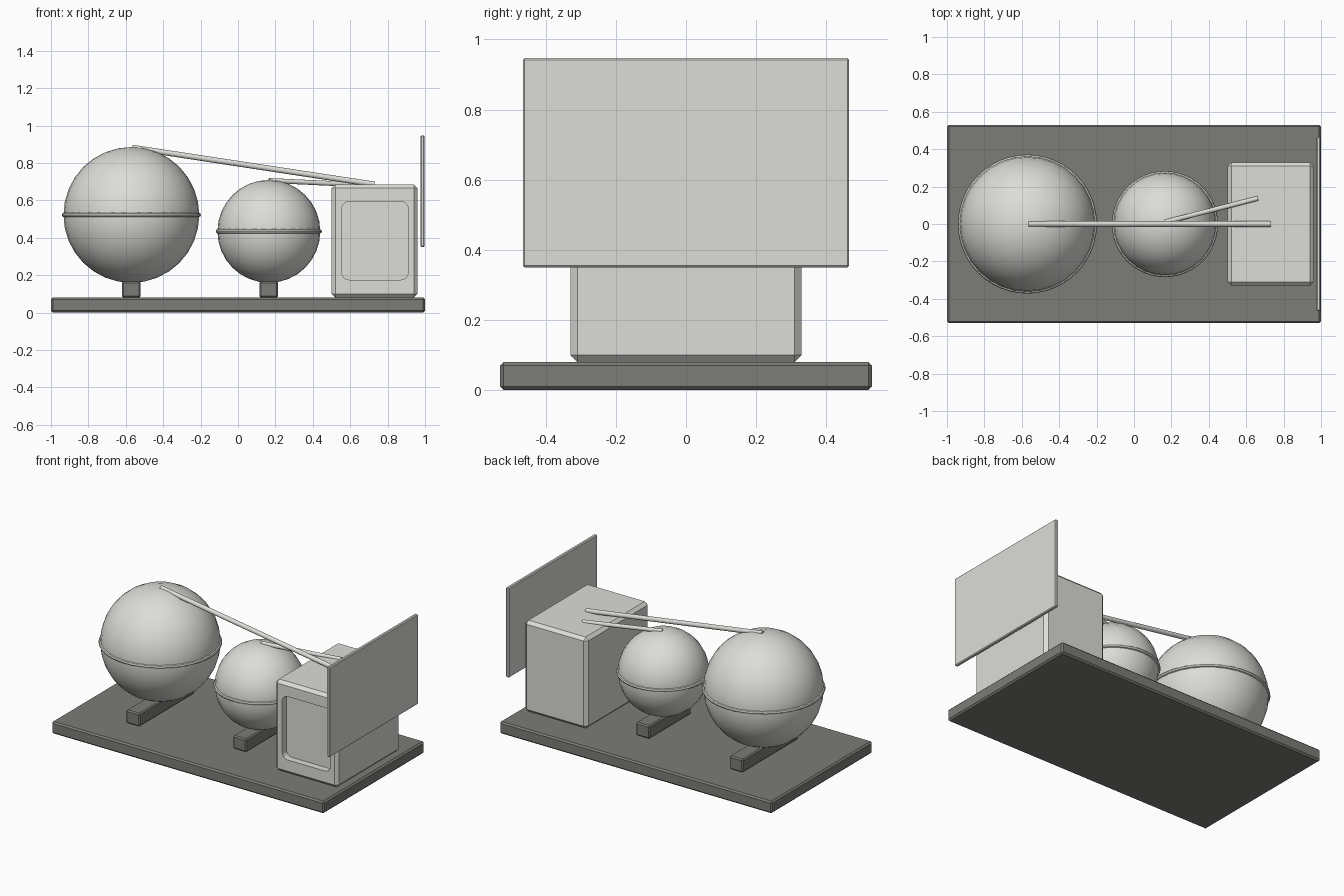
import bpy
import bmesh
import math
from mathutils import Vector

cube = bpy.data.objects.get("Cube")
if cube:
    bpy.data.objects.remove(cube, do_unlink=True)


def material(name, colour):
    mat = bpy.data.materials.new(name)
    mat.use_nodes = True
    mat.diffuse_color = colour
    mat.node_tree.nodes["Principled BSDF"].inputs["Base Color"].default_value = colour
    return mat


light = material("light grey", (0.72, 0.72, 0.685, 1))
dark = material("dark grey", (0.2, 0.2, 0.185, 1))


def finish(name, mat, smooth=False):
    obj = bpy.context.object
    obj.name = name
    obj.data.materials.append(mat)
    if smooth:
        bpy.ops.object.shade_smooth_by_angle(angle=math.radians(40))
    return obj


def box(name, low, high, bevel, mat, segments=1, along=None):
    """Box between two corners; 'along' limits the bevel to edges on one axis."""
    low, high = Vector(low), Vector(high)
    bpy.ops.mesh.primitive_cube_add(size=1, location=(low + high) / 2)
    obj = finish(name, mat)
    bm = bmesh.new()
    bm.from_mesh(obj.data)
    bmesh.ops.scale(bm, vec=high - low, verts=bm.verts)
    edges = [e for e in bm.edges if along is None
             or abs((e.verts[0].co - e.verts[1].co).normalized()[along]) > 0.9]
    bmesh.ops.bevel(bm, geom=edges, offset=bevel, segments=segments,
                    profile=0.5, affect='EDGES')
    bm.to_mesh(obj.data)
    bm.free()
    return obj


def pipe(name, start, end, radius):
    start, end = Vector(start), Vector(end)
    run = end - start
    bpy.ops.mesh.primitive_cylinder_add(
        vertices=16, radius=radius, depth=run.length, location=(start + end) / 2,
        rotation=run.to_track_quat('Z', 'Y').to_euler())
    return finish(name, light, True)


def tank(name, x, z, radius):
    # Spherical vessel, equator band and the saddle bar beneath it
    bpy.ops.mesh.primitive_uv_sphere_add(segments=32, ring_count=16,
                                         radius=radius, location=(x, 0, z))
    finish(name + "_sphere", light, True)
    bpy.ops.mesh.primitive_torus_add(location=(x, 0, z), major_radius=radius - 0.003,
                                     minor_radius=0.012, major_segments=48,
                                     minor_segments=8)
    finish(name + "_band", light, True)
    half = radius * 0.8
    box(name + "_saddle", (x - 0.05, -half, 0.08), (x + 0.05, half, 0.167), 0.008, dark)


# Base slab
box("base_slab", (-1, -0.53, 0), (1, 0.53, 0.08), 0.01, dark)

# Tanks
tank("large_tank", -0.57, 0.522, 0.363)
tank("small_tank", 0.165, 0.434, 0.275)

# Cabinet with a rounded recess in its front
cabinet = box("cabinet", (0.5, -0.33, 0.08), (0.96, 0.33, 0.685), 0.02, light)
cutter = box("recess_cutter", (0.555, -0.4, 0.175), (0.91, -0.285, 0.595),
             0.04, light, segments=4, along=1)
cutter.hide_render = True
cut = cabinet.modifiers.new("recess", 'BOOLEAN')
cut.operation = 'DIFFERENCE'
cut.solver = 'EXACT'
cut.object = cutter
bpy.context.view_layer.objects.active = cabinet
bpy.ops.object.modifier_apply(modifier=cut.name)
bpy.data.objects.remove(cutter, do_unlink=True)

# Upright side panel
box("side_panel", (0.975, -0.465, 0.35), (0.998, 0.465, 0.947), 0.005, light)

# Pipes from the tank tops to the cabinet
pipe("large_tank_pipe", (-0.565, 0, 0.882), (0.73, 0, 0.685), 0.015)
pipe("small_tank_pipe", (0.165, 0.01, 0.706), (0.662, 0.137, 0.683), 0.013)
